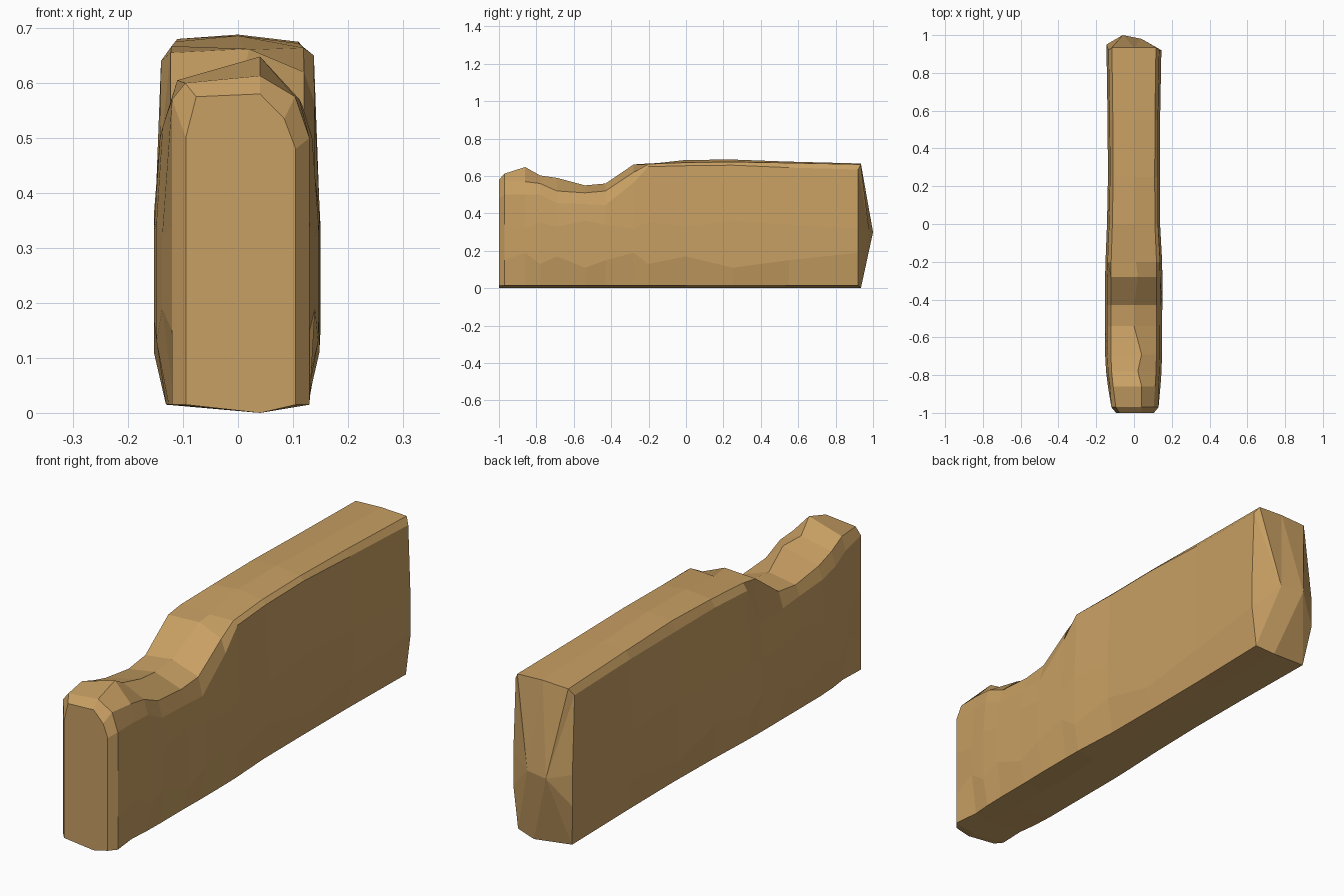
import bpy, bmesh

# one sandy clay colour
clay = bpy.data.materials.new("sandy_clay")
clay.diffuse_color = (0.58, 0.35, 0.125, 1)

# wall sections along y:
# y, left width, right width, left shoulder, right shoulder, top left z, crest x, crest z, top right z
SECTIONS = [
    (-1.00, .095, .105, .500, .480, .575, .04, .580, .535),
    (-0.97, .120, .130, .570, .500, .600, .04, .613, .575),
    (-0.86, .138, .140, .550, .500, .605, .04, .648, .570),
    (-0.78, .148, .146, .520, .500, .575, .02, .603, .560),
    (-0.69, .153, .148, .500, .455, .550, .04, .590, .520),
    (-0.54, .153, .148, .490, .450, .530, .00, .550, .510),
    (-0.43, .153, .150, .480, .445, .545, .00, .560, .520),
    (-0.28, .153, .150, .470, .565, .655, .02, .662, .620),
    (-0.20, .151, .149, .640, .650, .667, .01, .660, .664),
    (0.00, .143, .138, .645, .655, .675, .00, .686, .672),
    (0.25, .138, .137, .640, .658, .680, .00, .688, .675),
    (0.55, .140, .138, .640, .645, .672, .00, .677, .670),
    (0.92, .146, .145, .635, .635, .662, .00, .667, .662),
]


def section(i, row):
    """One closed ring: bottom, right side, crest, left side."""
    y, wl, wr, sl, sr, tl, xm, tm, tr = row
    taper = 0.022 if y > -0.9 else 0.0
    wob = 0.04 * ((i * 7) % 5 - 2) / 2          # uneven facets on the sides
    return [
        (-wl + taper, y, .015), (.04, y, 0), (wr - taper, y, .015),
        (wr, y, .15 + wob), (wr, y, .34 - wob / 2),
        (wr - taper / 2, y, sr), (wr * .8, y, tr),
        (xm, y, tm), (-wl * .8, y, tl),
        (-wl + taper / 2, y, sl), (-wl, y, .34 - wob / 2), (-wl, y, .15 + wob)]


bm = bmesh.new()
rings = [[bm.verts.new(p) for p in section(i, r)] for i, r in enumerate(SECTIONS)]
n = len(rings[0])
for a, b in zip(rings, rings[1:]):
    for k in range(n):
        j = (k + 1) % n
        bm.faces.new((a[k], a[j], b[j], b[k]))

# flat front end
bm.faces.new(list(reversed(rings[0])))

# back end swelling out to a blunt ridge
back = rings[-1]
for k in (1, 6, 7, 8):
    back[k].co.y = 0.935
for k in (10, 11):
    back[k].co.y = 0.95
ridge_l = bm.verts.new((-.06, 1.0, .30))
ridge_r = bm.verts.new((.04, .98, .30))
for k in range(n):
    tip = ridge_r if 1 <= k <= 6 else ridge_l
    bm.faces.new((back[k], back[(k + 1) % n], tip))
bm.faces.new((back[1], ridge_r, ridge_l))
bm.faces.new((back[7], ridge_l, ridge_r))

bmesh.ops.recalc_face_normals(bm, faces=bm.faces)
mesh = bpy.data.meshes.new("broken_wall")
bm.to_mesh(mesh)
bm.free()
mesh.materials.append(clay)
bpy.context.collection.objects.link(bpy.data.objects.new("broken_wall", mesh))
